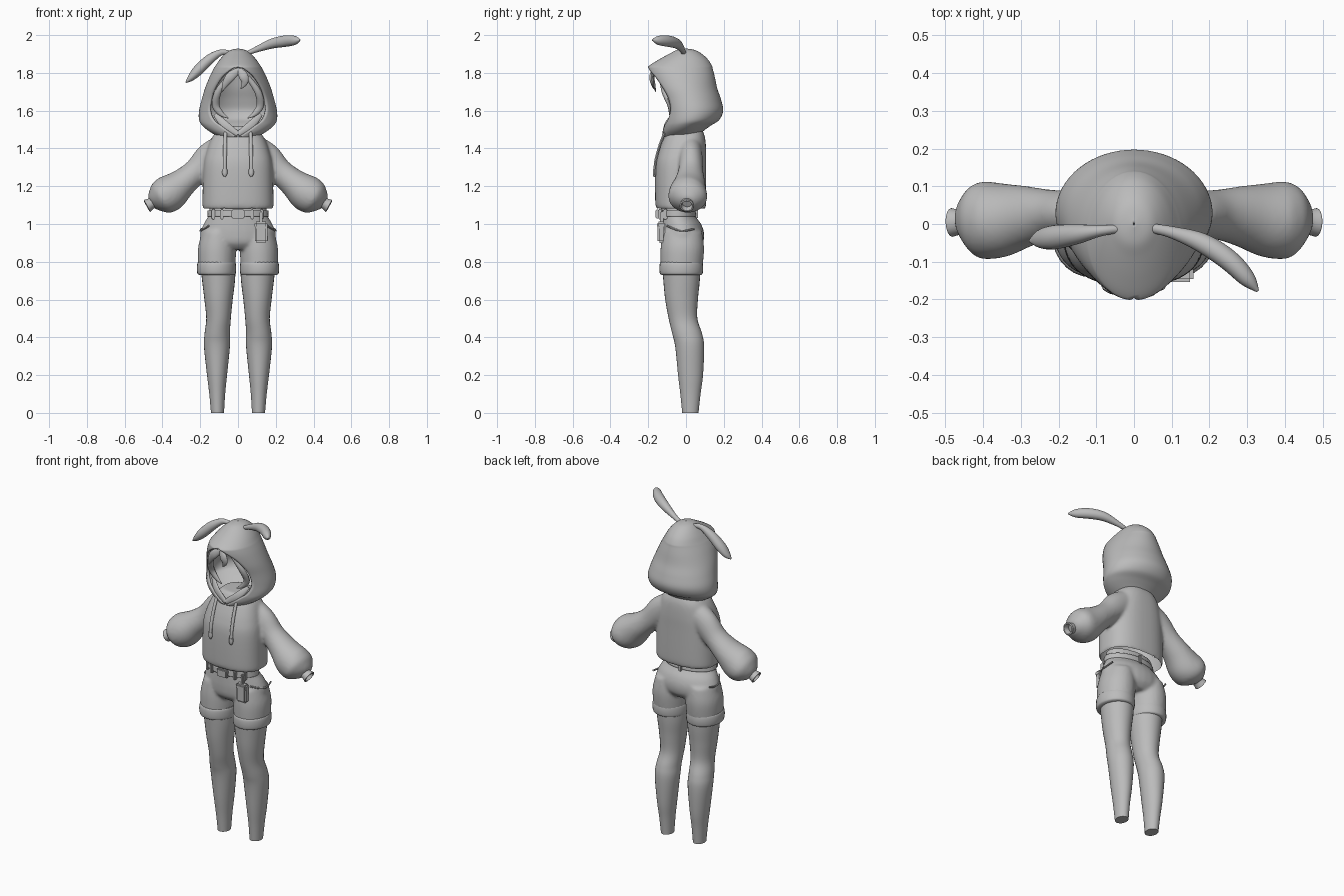
import bpy, bmesh, math
from mathutils import Vector

grey = bpy.data.materials.new("cloth_grey")
grey.diffuse_color = (0.5, 0.5, 0.5, 1)
Y = Vector((0, 1, 0))


def spline(keys, k=5):
    """Smooth interpolation through key tuples."""
    out = []
    for i in range(len(keys) - 1):
        a, b, c, d = (keys[max(0, min(len(keys) - 1, i + j))] for j in (-1, 0, 1, 2))
        for s in range(k):
            t = s / k
            out.append([q + 0.5 * t * (r - p + t * (2*p - 5*q + 4*r - w + t * (3*(q - r) + w - p)))
                        for p, q, r, w in zip(a, b, c, d)])
    return out + [list(keys[-1])]


def stack(keys):
    """Horizontal sections: (z, x0, x1, y0, y1)."""
    return [(Vector(((a + b) / 2, (c + d) / 2, z)), Vector(((b - a) / 2, 0, 0)),
             Vector((0, (d - c) / 2, 0))) for z, a, b, c, d in spline(keys)]


def sweep(keys, side=1):
    """Sections along a path: (x, y, z, radius in front plane, radius in depth)."""
    pts = spline([(side * k[0], *k[1:]) for k in keys])
    pos = [Vector(p[:3]) for p in pts]
    rings = []
    for i, p in enumerate(pts):
        t = (pos[min(i + 1, len(pos) - 1)] - pos[max(i - 1, 0)]).normalized()
        u = t.cross(Y).normalized()
        rings.append((pos[i], u * p[3], t.cross(u) * p[4]))
    return rings


def loft(bm, rings, n=28, power=1.0, caps=True):
    def f(v):
        return math.copysign(abs(v) ** power, v)
    rows = [[bm.verts.new(c + u * f(math.cos(2 * math.pi * i / n)) + v * f(math.sin(2 * math.pi * i / n)))
             for i in range(n)] for c, u, v in rings]
    for a, b in zip(rows, rows[1:]):
        for i in range(n):
            bm.faces.new((a[i], a[(i + 1) % n], b[(i + 1) % n], b[i]))
    if caps:
        bm.faces.new(rows[0])
        bm.faces.new(rows[-1])


def finish(bm, name, thick=0, angle=40):
    bmesh.ops.recalc_face_normals(bm, faces=bm.faces)
    me = bpy.data.meshes.new(name)
    bm.to_mesh(me)
    bm.free()
    ob = bpy.data.objects.new(name, me)
    bpy.context.collection.objects.link(ob)
    me.materials.append(grey)
    if thick:
        m = ob.modifiers.new("thickness", 'SOLIDIFY')
        m.thickness, m.offset = thick, -1
    bpy.ops.object.select_all(action='DESELECT')
    ob.select_set(True)
    bpy.context.view_layer.objects.active = ob
    bpy.ops.object.shade_smooth_by_angle(angle=math.radians(angle))
    return ob


def part(name, rings, n=28, power=1.0, caps=True, thick=0):
    bm = bmesh.new()
    loft(bm, rings, n, power, caps)
    return finish(bm, name, thick)


def fuse(ob, open_below=None):
    """Blend overlapping volumes into one skin; optionally open the hem."""
    r = ob.modifiers.new("fuse", 'REMESH')
    r.mode, r.voxel_size = 'VOXEL', 0.009
    s = ob.modifiers.new("soften", 'SMOOTH')
    s.factor, s.iterations = 0.5, 6
    me = bpy.data.meshes.new_from_object(ob.evaluated_get(bpy.context.evaluated_depsgraph_get()))
    ob.modifiers.clear()
    ob.data = me
    bm = bmesh.new()
    bm.from_mesh(me)
    if open_below:
        hem = [f for f in bm.faces if f.normal.z < -0.8 and f.calc_center_median().z < open_below
               and abs(f.calc_center_median().x) < 0.19]
        bmesh.ops.delete(bm, geom=hem, context='FACES')
    for f in bm.faces:
        f.smooth = True
    bm.to_mesh(me)
    bm.free()
    if not me.materials:
        me.materials.append(grey)


def box(name, loc, size):
    bm = bmesh.new()
    bmesh.ops.create_cube(bm, size=1)
    for v in bm.verts:
        v.co = Vector(loc) + Vector([a * b for a, b in zip(v.co, size)])
    bmesh.ops.bevel(bm, geom=bm.edges[:], offset=min(size) * 0.25, segments=2, affect='EDGES')
    return finish(bm, name)


def sided(keys, s):
    return [(z, *sorted((s * a, s * b)), c, d) for z, a, b, c, d in keys]


# Legs and rolled shorts cuffs
leg = [(0, .074, .143, -.02, .066), (.1, .068, .152, -.03, .077), (.2, .058, .164, -.042, .09),
       (.35, .043, .18, -.057, .096), (.42, .043, .177, -.073, .085), (.5, .038, .168, -.092, .06),
       (.6, .028, .178, -.11, .063), (.7, .016, .19, -.12, .073), (.8, .012, .2, -.128, .078)]
cuff = [(.73, .02, .205, -.128, .08), (.738, .012, .215, -.138, .088), (.765, .01, .218, -.141, .091),
        (.792, .012, .215, -.138, .088), (.802, .02, .205, -.128, .08)]
for s, n in ((1, "left"), (-1, "right")):
    part("leg_" + n, stack(sided(leg, s)))
    part("shorts_cuff_" + n, stack(sided(cuff, s)))

# Shorts: hips fused with both legs
bm = bmesh.new()
loft(bm, stack([(.865, -.12, .12, -.1, .06), (.9, -.19, .19, -.13, .09), (.95, -.2, .2, -.137, .096),
                (1.0, -.182, .182, -.137, .08), (1.05, -.155, .155, -.135, .045),
                (1.11, -.15, .15, -.13, .04)]))
for s in (1, -1):
    loft(bm, stack(sided([(.765, .015, .211, -.134, .087), (.87, .01, .212, -.135, .096),
                          (.96, .02, .19, -.125, .085)], s)))
fuse(finish(bm, "shorts"))

# Belt, buckle, loops, side pocket seams and pouch
part("belt", stack([(1.04, -.163, .163, -.148, .055), (1.072, -.16, .16, -.146, .05)]),
     caps=False, thick=.012)
box("buckle", (.0, -.15, 1.052), (.07, .022, .048))
for x, y in ((-.085, -.132), (.075, -.136), (.125, -.11), (-.13, -.105)):
    box("belt_loop", (x, y, 1.052), (.018, .024, .055))
box("back_belt_loop", (0, .055, 1.055), (.02, .016, .055))
for s in (1, -1):
    part("pocket_seam", sweep([(.155, -.1, .99, .005, .005), (.19, -.045, .968, .005, .005),
                               (.199, 0, .965, .005, .005), (.192, .045, .975, .005, .005)], s), 8)
box("pouch", (.122, -.13, .955), (.066, .04, .11))
box("pouch_flap", (.122, -.133, .995), (.07, .042, .035))
box("pouch_strap", (.122, -.128, 1.03), (.018, .02, .07))

# Hoodie body fused with puffed sleeves, hem left open
bm = bmesh.new()
loft(bm, stack([(1.08, -.187, .187, -.156, .102), (1.12, -.188, .188, -.163, .107),
                (1.3, -.183, .183, -.163, .107), (1.38, -.168, .168, -.147, .107),
                (1.45, -.142, .142, -.12, .102), (1.49, -.112, .112, -.1, .09),
                (1.52, -.08, .08, -.08, .07)]), 48, .8)
for s in (1, -1):
    loft(bm, sweep([(.08, .02, 1.40, .075, .065), (.15, .025, 1.35, .08, .063),
                    (.22, .025, 1.28, .068, .066), (.29, .02, 1.22, .076, .082),
                    (.36, .01, 1.165, .098, .1), (.41, .01, 1.138, .088, .1),
                    (.442, .008, 1.12, .057, .068), (.458, .006, 1.11, .034, .036)], s))
fuse(finish(bm, "hoodie"), open_below=1.11)
for s, n in ((1, "left"), (-1, "right")):
    part("wrist_cuff_" + n, sweep([(.44, .006, 1.12, .032, .035), (.46, .005, 1.108, .03, .033),
                                   (.482, .004, 1.096, .036, .038)], s), caps=False, thick=.008)

# Hood: horizontal sections with a pointed face opening (z, half width, front, back, opening)
hood = spline([(1.46, .1, -.125, .06, .004), (1.49, .152, -.13, .09, .05), (1.52, .188, -.13, .13, .09),
               (1.55, .206, -.13, .175, .128), (1.6, .206, -.135, .197, .15),
               (1.66, .192, -.15, .185, .145), (1.72, .174, -.175, .165, .125),
               (1.78, .15, -.195, .152, .085), (1.82, .13, -.202, .142, .035),
               (1.838, .119, -.195, .137, 0), (1.87, .097, -.145, .117, 0),
               (1.9, .07, -.09, .085, 0), (1.92, .042, -.05, .05, 0), (1.929, .002, -.004, .004, 0)])
bm = bmesh.new()
rows, n = [], 48
for z, rx, yf, yb, w in hood:
    a = math.asin(min(.95, max(0, w) / rx))
    ang = [a + (2 * math.pi - 2 * a) * i / n for i in range(n + 1)]
    rows.append([bm.verts.new((rx * math.sin(t), (yf + yb) / 2 - (yb - yf) / 2 * math.cos(t), z))
                 for t in ang])
for a, b in zip(rows, rows[1:]):
    for i in range(n):
        bm.faces.new((a[i], a[i + 1], b[i + 1], b[i]))
bmesh.ops.remove_doubles(bm, verts=bm.verts, dist=.0004)
finish(bm, "hood", thick=.012, angle=50)

# Floppy ears, one raised and one drooping
part("ear_left", sweep([(.04, -.01, 1.9, .01, .012), (.1, -.022, 1.925, .016, .016),
                        (.18, -.05, 1.955, .026, .026), (.25, -.095, 1.968, .03, .028),
                        (.3, -.145, 1.972, .024, .022), (.328, -.178, 1.974, .004, .004)]), 20)
part("ear_right", sweep([(-.03, -.012, 1.905, .01, .01), (-.09, -.018, 1.908, .016, .015),
                         (-.15, -.027, 1.872, .026, .026), (-.21, -.035, 1.815, .028, .032),
                         (-.25, -.04, 1.773, .018, .024), (-.276, -.045, 1.75, .003, .004)]), 20)

# Hair locks inside the opening
part("fringe_right", sweep([(.02, -.165, 1.825, .012, .008), (-.035, -.178, 1.785, .024, .01),
                            (-.065, -.172, 1.745, .018, .009), (-.085, -.16, 1.7, .002, .002)]), 12)
part("fringe_left", sweep([(0, -.168, 1.825, .012, .008), (.028, -.183, 1.785, .024, .01),
                           (.035, -.18, 1.75, .018, .009), (.015, -.17, 1.715, .002, .002)]), 12)
for s in (1, -1):
    part("side_lock", sweep([(.05, -.13, 1.78, .012, .012), (.105, -.115, 1.7, .018, .014),
                             (.118, -.085, 1.63, .02, .014), (.09, -.08, 1.585, .014, .01),
                             (.05, -.085, 1.56, .002, .002)], s), 12)
    # Crossed collar edge and hanging drawstring
    part("collar_fold", sweep([(.12, -.07, 1.58, .012, .006), (.07, -.105, 1.525, .022, .008),
                               (0, -.118, 1.475, .014, .008)], s), 12)
    part("drawstring", sweep([(.066, -.11, 1.49, .009, .007), (.068, -.138, 1.42, .01, .007),
                              (.07, -.16, 1.34, .01, .007), (.07, -.166, 1.285, .01, .007)], s), 10)
    part("string_tip", sweep([(.07, -.166, 1.29, .013, .009), (.07, -.167, 1.265, .013, .009),
                              (.07, -.167, 1.25, .005, .005)], s), 10)
